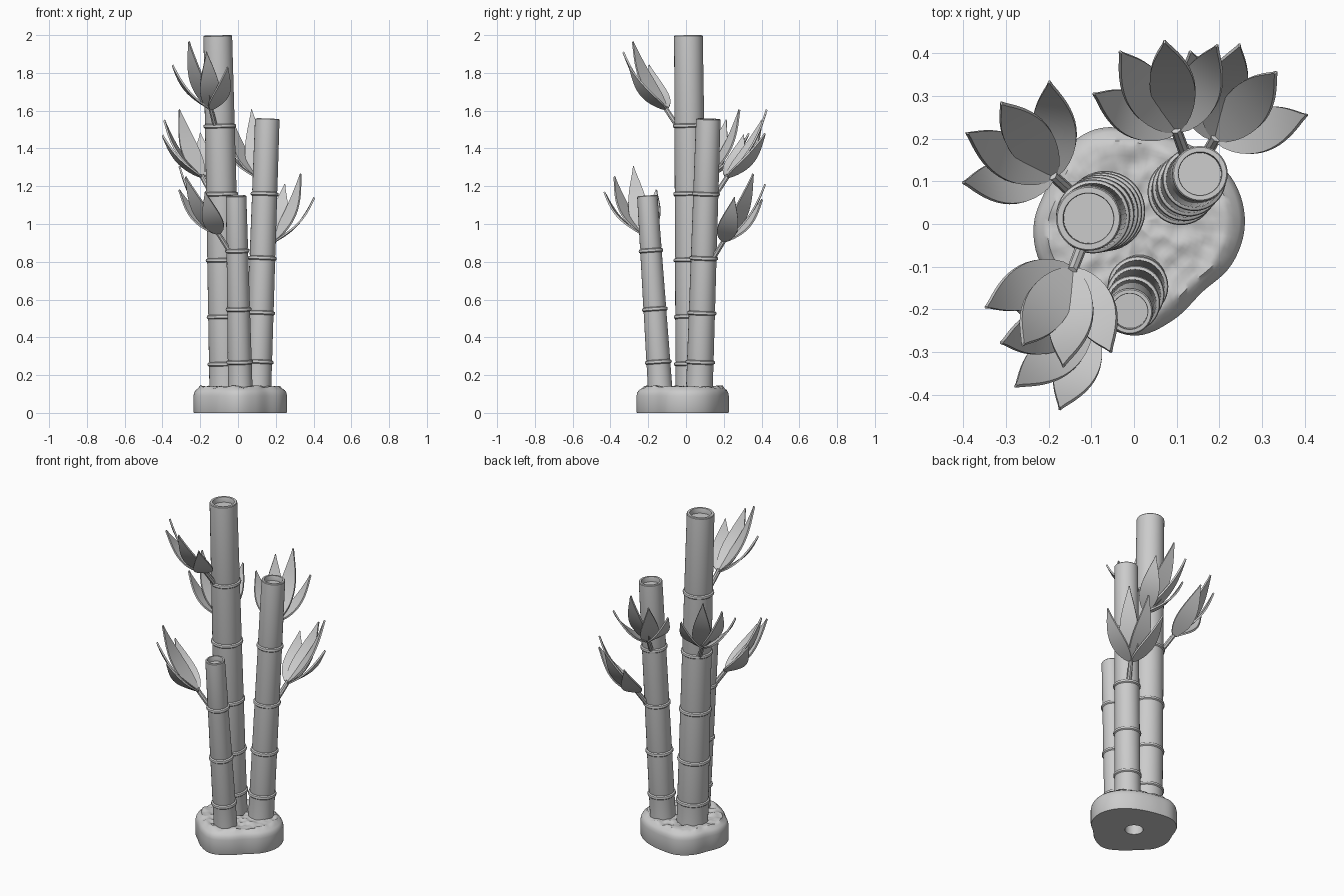
import bpy, bmesh, math
from mathutils import Vector, Matrix, noise

if "Cube" in bpy.data.objects:
    bpy.data.objects.remove(bpy.data.objects["Cube"])

GREY = (0.6, 0.6, 0.6, 1)
mat = bpy.data.materials.new("plain grey")
mat.use_nodes = True
mat.diffuse_color = GREY
mat.node_tree.nodes["Principled BSDF"].inputs["Base Color"].default_value = GREY


def finish(name, bm, angle=35):
    """Turn a bmesh into a smooth-shaded object with the shared material."""
    bmesh.ops.recalc_face_normals(bm, faces=bm.faces)
    mesh = bpy.data.meshes.new(name)
    bm.to_mesh(mesh)
    bm.free()
    mesh.materials.append(mat)
    ob = bpy.data.objects.new(name, mesh)
    bpy.context.collection.objects.link(ob)
    bpy.ops.object.select_all(action='DESELECT')
    ob.select_set(True)
    bpy.context.view_layer.objects.active = ob
    bpy.ops.object.shade_smooth_by_angle(angle=math.radians(angle))
    return ob


def bridge(bm, rings):
    """Join successive closed vertex rings with quads."""
    for a, b in zip(rings, rings[1:]):
        n = len(a)
        for i in range(n):
            j = (i + 1) % n
            bm.faces.new((a[i], a[j], b[j], b[i]))


def lathe(bm, start, end, profile, sides):
    """Sweep (radius, distance) points round the line from start to end."""
    rot = (end - start).to_track_quat('Z', 'Y')
    rings = []
    for r, h in profile:
        rings.append([bm.verts.new(start + rot @ Vector((
            r * math.cos(i * math.tau / sides),
            r * math.sin(i * math.tau / sides), h))) for i in range(sides)])
    bridge(bm, rings)
    bm.faces.new(rings[0])
    bm.faces.new(rings[-1])


# Base: rounded pebble outline, bumpy top, round socket underneath
RADII = [.26, .255, .235, .22, .222, .24, .237, .222,
         .235, .238, .225, .24, .262, .243, .226, .248]
SIDES = 96


def outline(i):
    k, f = divmod(i * len(RADII) / SIDES, 1)
    a, b, c, d = (RADII[(int(k) + s) % len(RADII)] for s in (-1, 0, 1, 2))
    return b + .5 * f * (c - a + f * (2*a - 5*b + 4*c - d + f * (3*(b - c) + d - a)))


def base_ring(bm, scale, z, bump=0, fixed=None):
    ring = []
    for i in range(SIDES):
        t = i * math.tau / SIDES
        r = fixed or outline(i) * scale
        p = Vector((r * math.cos(t), r * math.sin(t), z))
        if bump:
            p.z += bump * (noise.voronoi(p * 24)[0][0] - .4)
        ring.append(bm.verts.new(p))
    return ring


bm = bmesh.new()
rings = [base_ring(bm, 0, .1, fixed=.05), base_ring(bm, 0, 0, fixed=.05)]
rings += [base_ring(bm, s, z) for s, z in
          ((.99, 0), (1, .005), (1, .09), (.985, .107), (.95, .121), (.9, .129))]
rings += [base_ring(bm, .86 - .05 * k, .135, .02) for k in range(17)]
bridge(bm, rings)
bm.faces.new(rings[0])
bm.faces.new(rings[-1])
finish("stone_base", bm, 50)


# Stalks: tapering lathe with raised joints and a hollow rim
def stalk(name, bottom, top, r0, r1, joints):
    bottom, top = Vector(bottom), Vector(top)
    length = (top - bottom).length
    slope = length / (top.z - bottom.z)

    def radius(h):
        return r0 + (r1 - r0) * h / length
    profile = [(r0, 0)]
    for z in joints:
        h = (z - bottom.z) * slope
        for dr, dh in ((0, -.02), (.001, -.012), (.007, -.007), (.008, 0),
                       (.006, .006), (-.002, .01), (0, .018)):
            profile.append((radius(h) + dr, h + dh))
    profile += [(r1, length - .004), (r1 - .003, length), (r1 * .79, length),
                (r1 * .77, length - .004), (r1 * .77, length - .03)]
    bm = bmesh.new()
    lathe(bm, bottom, top, profile, 40)
    finish(name, bm)

    def at(z):
        h = (z - bottom.z) * slope
        return bottom.lerp(top, h / length), radius(h)
    return at


tall = stalk("tall_stalk", (-.064, .032, .1), (-.107, .013, 1.998), .087, .076,
             (.26, .51, .81, 1.16, 1.52))
middle = stalk("middle_stalk", (.104, .07, .1), (.155, .118, 1.557), .071, .065,
               (.27, .53, .82, 1.16))
short = stalk("short_stalk", (.013, -.135, .1), (-.01, -.205, 1.15), .065, .054,
              (.27, .55, .86))

# Leaf tips as outward, sideways and upward distances from the stalk joint
TIPS = [(.21, -.157, .32), (.26, -.045, .445), (.273, .06, .39), (.202, .152, .31)]
LEAF_BASE = Vector((.052, 0, .085))


def leaf(bm, tip):
    """One thin pointed blade, slightly bowed along its length."""
    along = tip - LEAF_BASE
    d = along.normalized()
    n = Vector((-.6, -6 * tip.y, .6))
    n = (n - d * n.dot(d)).normalized()
    w = d.cross(n)
    rings = []
    steps = 14
    for k in range(steps + 1):
        u = k / steps
        half = max(.053 * math.sin(math.pi * u ** .72), .002)
        c = LEAF_BASE + along * u - n * .03 * math.sin(math.pi * u)
        rings.append([bm.verts.new(c + w * half * s + n * t)
                      for s, t in ((-1, -.005), (1, -.005), (1, .005), (-1, .005))])
    bridge(bm, rings)
    bm.faces.new(rings[0])
    bm.faces.new(rings[-1])


def leaf_cluster(name, at, z, degrees):
    """A short twig with four leaves, growing from a joint."""
    centre, r = at(z)
    place = (Matrix.Translation(centre) @ Matrix.Rotation(math.radians(degrees), 4, 'Z')
             @ Matrix.Translation((r, 0, 0)))
    bm = bmesh.new()
    start = Vector((-.03, 0, -.03))
    end = LEAF_BASE + Vector((.008, 0, .013))
    lathe(bm, start, end, [(.014, 0), (.013, (end - start).length)], 8)
    for tip in TIPS:
        leaf(bm, Vector(tip))
    bm.transform(place)
    finish(name, bm, 30)


leaf_cluster("tall_front_leaves", tall, 1.52, 249)
leaf_cluster("tall_back_leaves", tall, 1.16, 138)
leaf_cluster("short_front_leaves", short, .86, 205)
leaf_cluster("middle_side_leaves", middle, .82, 60)
leaf_cluster("middle_back_leaves", middle, 1.16, 110)
